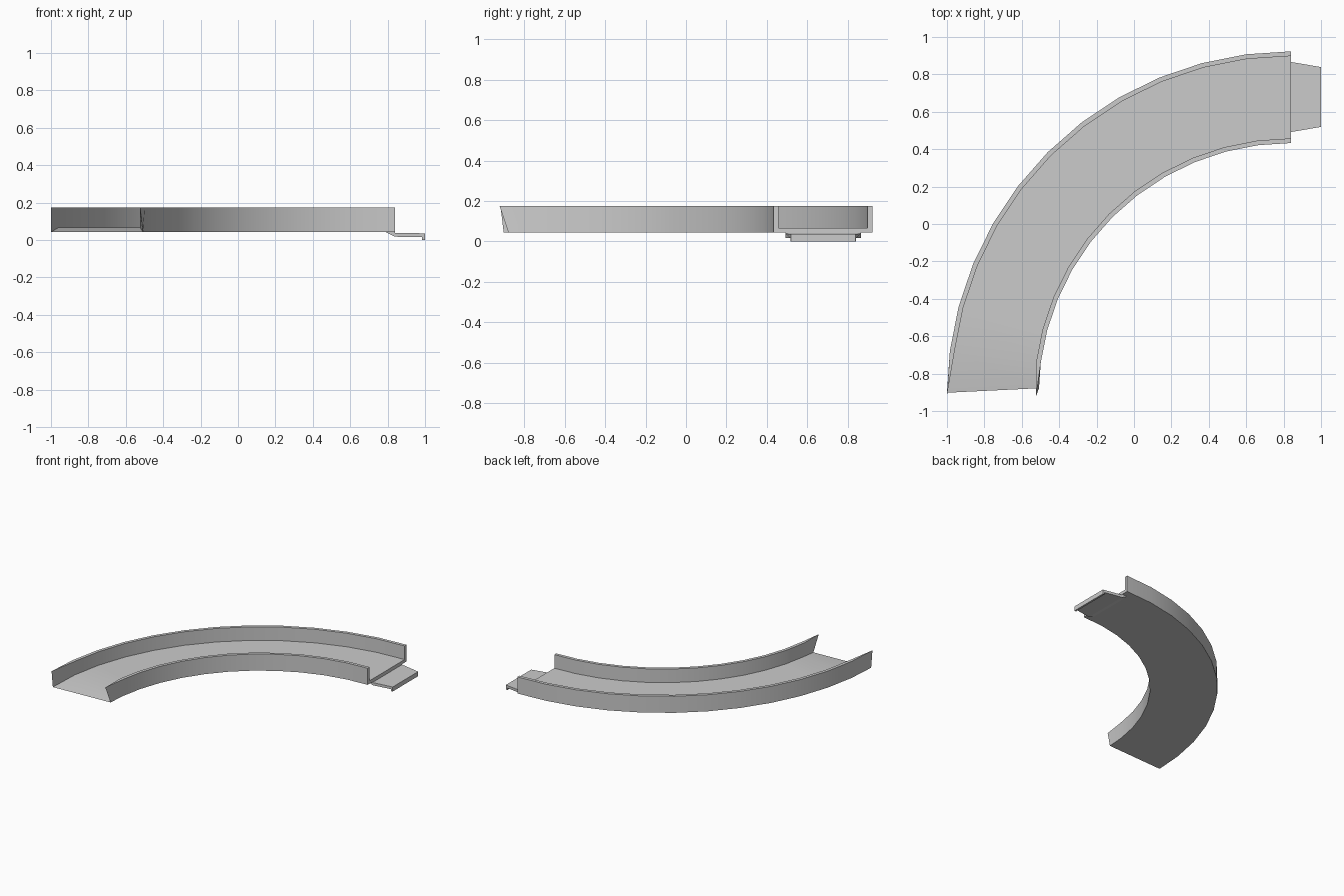
import bpy, bmesh
from math import sin, cos, radians
from mathutils import Vector

cube = bpy.data.objects.get("Cube")
if cube:
    bpy.data.objects.remove(cube, do_unlink=True)

grey = bpy.data.materials.new("light grey")
grey.use_nodes = True
colour = (0.6, 0.6, 0.6, 1)
grey.diffuse_color = colour
grey.node_tree.nodes["Principled BSDF"].inputs["Base Color"].default_value = colour


def loft(name, sections, cap_end):
    """Join closed sections of equal length into a skin."""
    bm = bmesh.new()
    rings = [[bm.verts.new(p) for p in s] for s in sections]
    n = len(rings[0])
    for a, b in zip(rings, rings[1:]):
        for i in range(n):
            j = (i + 1) % n
            bm.faces.new((a[i], a[j], b[j], b[i]))
    bm.faces.new(rings[0])
    if cap_end:
        bm.faces.new(rings[-1])
    bmesh.ops.remove_doubles(bm, verts=bm.verts, dist=0.0001)
    bmesh.ops.recalc_face_normals(bm, faces=bm.faces)
    mesh = bpy.data.meshes.new(name)
    bm.to_mesh(mesh)
    bm.free()
    mesh.materials.append(grey)
    obj = bpy.data.objects.new(name, mesh)
    bpy.context.collection.objects.link(obj)
    return obj


# Curved channel: a U section swept through a quarter turn
CX, CY = 0.84, -0.917
OUTER, INNER, WALL = 1.84, 1.35, 0.025
BASE, FLOOR, TOP = 0.043, 0.067, 0.175
STEPS = 12
profile = [(OUTER, BASE), (OUTER, TOP), (OUTER - WALL, TOP), (OUTER - WALL, FLOOR),
           (INNER + WALL, FLOOR), (INNER + WALL, TOP), (INNER, TOP), (INNER, BASE)]
sections = []
for k in range(STEPS):
    a = radians(90 * k / STEPS)
    sections.append([Vector((CX - r * sin(a), CY + r * cos(a), z)) for r, z in profile])

# Far end: walls and floor taper to a knife edge
out_low, out_top = Vector((-1, -0.902, BASE)), Vector((-1, -0.918, TOP))
in_top, in_low = Vector((-0.524, -0.922, TOP)), Vector((-0.508, -0.878, BASE))
sections.append([out_low, out_top, out_top, out_low, in_low, in_top, in_top, in_low])
channel = loft("curved_channel", sections, False)

bpy.ops.object.select_all(action='DESELECT')
channel.select_set(True)
bpy.context.view_layer.objects.active = channel
bpy.ops.object.shade_smooth_by_angle(angle=radians(30))

# Connecting tongue with a hooked lip, narrowing toward its tip
side = [(0.79, BASE), (0.84, 0.018), (0.985, 0.016), (0.985, 0),
        (1, 0), (1, 0.036), (0.84, 0.039), (0.84, BASE)]


def half_width(x):
    return 0.187 - 0.027 * max(0, x - 0.84) / 0.16


loft("connector_tongue",
     [[(x, 0.679 + s * half_width(x), z) for x, z in side] for s in (-1, 1)], True)
